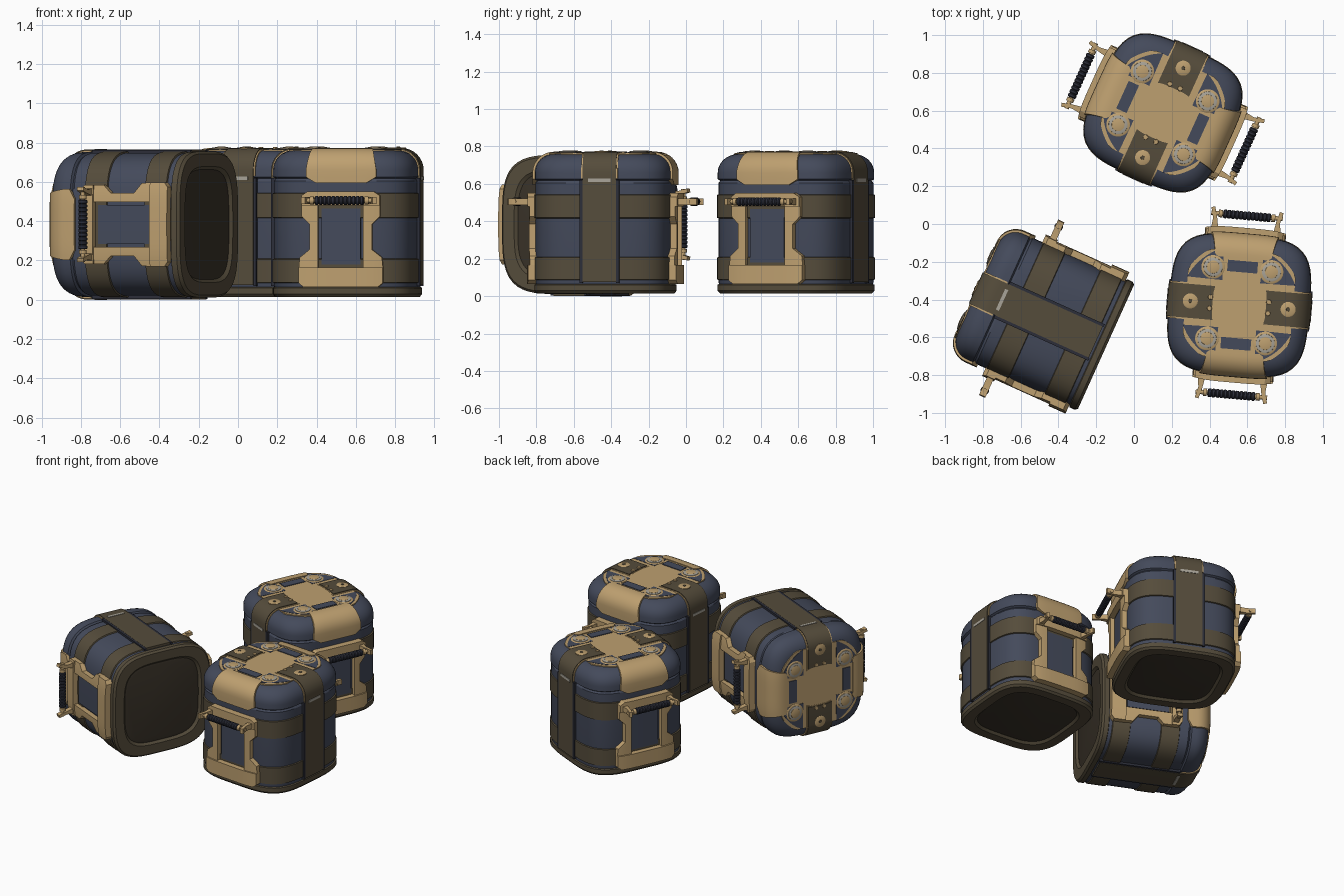
import bpy, bmesh, math
from mathutils import Matrix, Vector

if "Cube" in bpy.data.objects:
    bpy.data.objects.remove(bpy.data.objects["Cube"])

N, H, R, Z0 = 3.8, 0.37, 0.10, 0.645   # squircle power, lid half width, dome radius, dome start


def material(name, r, g, b):
    lin = lambda c: ((c / 255 + 0.055) / 1.055) ** 2.4
    m = bpy.data.materials.new(name)
    m.diffuse_color = (lin(r), lin(g), lin(b), 1)
    m.use_nodes = True
    m.node_tree.nodes["Principled BSDF"].inputs["Base Color"].default_value = m.diffuse_color
    return m


TAN = material("tan", 190, 160, 112)
OLIVE = material("dark olive", 85, 76, 59)
BLUE = material("slate blue", 68, 74, 91)
GRIP = material("near black blue", 44, 46, 57)
DARK = material("dark brown", 58, 51, 41)
SILVER = material("silver grey", 168, 163, 152)

# Three copies: two standing, one lying on its side
a = math.radians(-24.3)
d = Vector((math.cos(a), math.sin(a), 0))
lying = Matrix(((0, -d.y, -d.x, -0.148), (0, d.x, -d.y, -0.65), (1, 0, 0, 0.383), (0, 0, 0, 1)))
PLACES = {
    "front_crate": Matrix.Translation((0.557, -0.43, 0.015)) @ Matrix.Rotation(math.radians(-5), 4, 'Z'),
    "back_crate": Matrix.Translation((0.153, 0.588, 0.015)) @ Matrix.Rotation(math.radians(65.6), 4, 'Z'),
    "lying_crate": lying,
}


def finish(name, bm, mat, turns=(0,)):
    """Repeat the part around z, then place it in every crate."""
    src = bm.verts[:] + bm.edges[:] + bm.faces[:]
    for t in turns[1:]:
        new = bmesh.ops.duplicate(bm, geom=src)["geom"]
        bmesh.ops.rotate(bm, verts=[v for v in new if isinstance(v, bmesh.types.BMVert)],
                         matrix=Matrix.Rotation(math.radians(t - turns[0]), 3, 'Z'))
    bmesh.ops.rotate(bm, verts=bm.verts, matrix=Matrix.Rotation(math.radians(turns[0]), 3, 'Z'))
    bmesh.ops.recalc_face_normals(bm, faces=bm.faces)
    for f in bm.faces:
        f.smooth = True
    me = bpy.data.meshes.new(name)
    bm.to_mesh(me)
    bm.free()
    me.materials.append(mat)
    me.set_sharp_from_angle(angle=math.radians(32))
    for crate, mw in PLACES.items():
        ob = bpy.data.objects.new(crate + "_" + name, me)
        ob.matrix_world = mw
        bpy.context.collection.objects.link(ob)


def rings(bm, loops, first=False, last=False):
    vs = [[bm.verts.new(p) for p in l] for l in loops]
    for p, q in zip(vs, vs[1:]):
        for i in range(len(p)):
            j = (i + 1) % len(p)
            bm.faces.new((p[i], p[j], q[j], q[i]))
    if first:
        bm.faces.new(vs[0])
    if last:
        bm.faces.new(vs[-1])


def squircle(h, z, n=80):
    out = []
    for i in range(n):
        c, s = math.cos(i * math.tau / n), math.sin(i * math.tau / n)
        r = h / (abs(c) ** N + abs(s) ** N) ** (1 / N)
        out.append((r * c, r * s, z))
    return out


def loft(name, mat, prof, first=False, last=False):
    bm = bmesh.new()
    rings(bm, [squircle(h, z) for h, z in prof], first, last)
    finish(name, bm, mat)


def lathe(bm, prof, m, n=24):
    rings(bm, [[m @ Vector((r * math.cos(i * math.tau / n), r * math.sin(i * math.tau / n), z))
                for i in range(n)] for r, z in prof], True, True)


def prism(bm, pts, z0, z1):
    rings(bm, [[(x, y, z) for x, y in pts] for z in (z0, z1)], True, True)


def side(u, h):
    return max(h ** N - abs(u) ** N, 0) ** (1 / N)


def wall(u, z, off):            # point on the -y wall
    return (u, -side(u, 0.366) - off, z)


def over(u, s, off):            # point along the path up the wall and over the lid
    t = min(max(s / R, 0), math.pi / 2)
    h = H - R + (R + off) * math.cos(t) - max(s - R * math.pi / 2, 0)
    return (u, -side(u, h), Z0 + min(s, 0) + (R + off) * math.sin(t))


def plate(bm, fn, rows, lo, hi, cols=10):
    """Slab following a surface; rows are (v, u0, u1)."""
    g = [[[bm.verts.new(fn(u0 + (u1 - u0) * j / cols, v, off)) for j in range(cols + 1)]
          for v, u0, u1 in rows] for off in (lo, hi)]
    for k in g:
        for p, q in zip(k, k[1:]):
            for j in range(cols):
                bm.faces.new((p[j], p[j + 1], q[j + 1], q[j]))
    rim = lambda k: ([*k[0]] + [r[-1] for r in k[1:]] + k[-1][-2::-1] + [r[0] for r in k[-2:0:-1]])
    b, t = rim(g[0]), rim(g[1])
    for i in range(len(b)):
        j = (i + 1) % len(b)
        bm.faces.new((b[i], b[j], t[j], t[i]))


ENDS, SIDES = (0, 180), (90, 270)
ARC = [R * math.pi / 2 * i / 8 for i in range(9)]

# Shell, lid and base
loft("shell", BLUE, [(0.362, 0.04), (0.366, 0.06), (0.366, 0.59), (0.358, 0.602)])
loft("lid", BLUE, [(0.358, 0.602), (0.37, 0.61), (H, Z0)] +
     [(H - R + R * math.cos(s / R), Z0 + R * math.sin(s / R)) for s in ARC[1:]], last=True)
loft("base_rim", OLIVE, [(0.362, 0.05), (0.372, 0.045), (0.372, 0.014), (0.36, 0), (0.295, 0), (0.28, 0.015)])
loft("base_panel", DARK, [(0.28, 0.015), (0.265, 0.012)], last=True)

# Horizontal bands
for name, z0, z1 in (("lower_band", 0.07, 0.195), ("upper_band", 0.40, 0.53)):
    loft(name, OLIVE, [(0.364, z0), (0.373, z0 + 0.004), (0.373, z1 - 0.004), (0.364, z1)])

# Straps over the sides with rails, worn edging and clips
bm = bmesh.new()
plate(bm, over, [(s, -0.09, 0.09) for s in [-0.585, -0.04] + ARC + [0.26, 0.285]], -0.01, 0.012, 6)
finish("strap", bm, OLIVE, SIDES)
bm = bmesh.new()
plate(bm, over, [(s, -0.098, 0.098) for s in [-0.03] + ARC + [0.26, 0.29]], -0.01, 0.007, 6)
finish("strap_edging", bm, TAN, SIDES)
bm = bmesh.new()
for k in (-1, 1):
    plate(bm, over, [(s, k * 0.098 - 0.008, k * 0.098 + 0.008) for s in (-0.59, -0.04)], -0.01, 0.011, 2)
finish("strap_rails", bm, GRIP, SIDES)
bm = bmesh.new()
plate(bm, over, [(s, -0.06, 0.06) for s in (-0.05, -0.032)], 0, 0.015, 2)
finish("strap_clip", bm, SILVER, SIDES)

# Lid end panels
bm = bmesh.new()
rows = [(-0.065, 0.13), (-0.035, 0.18)] + [(s, 0.18 - 0.03 * s / ARC[-1]) for s in ARC] + [(0.175, 0.13)]
plate(bm, over, [(s, -w, w) for s, w in rows], -0.015, 0.012, 14)
finish("lid_end_panel", bm, TAN, ENDS)

# End frames: bars, winged uprights and window panel
bm = bmesh.new()
plate(bm, wall, [(z, -w, w) for z, w in ((0.465, 0.2), (0.515, 0.2), (0.535, 0.17))], -0.01, 0.045, 14)
plate(bm, wall, [(z, -w, w) for z, w in ((0.05, 0.19), (0.07, 0.215), (0.15, 0.215))], -0.01, 0.045, 14)
for k in (-1, 1):
    rows = [(0.15, 0.215), (0.20, 0.21), (0.24, 0.16), (0.37, 0.16), (0.41, 0.2), (0.465, 0.2)]
    plate(bm, wall, [(z, k * 0.115, k * w) for z, w in rows], -0.01, 0.035, 5)
finish("end_frame", bm, TAN, ENDS)
bm = bmesh.new()
plate(bm, wall, [(z, -0.1, 0.1) for z in (0.165, 0.45)], -0.01, 0.012, 4)
finish("end_window", bm, BLUE, ENDS)

# Carry handles: arms with pins, and ridged grip
bm = bmesh.new()
for k in (-1, 1):
    prism(bm, [(k * x, y) for x, y in ((0.145, -0.39), (0.185, -0.39), (0.178, -0.45), (0.192, -0.505),
                                       (0.172, -0.51), (0.158, -0.46))], 0.472, 0.508)
turn = Matrix.Translation((0, -0.475, 0.49)) @ Matrix.Rotation(math.pi / 2, 4, 'Y')
lathe(bm, [(0.012, -0.19), (0.012, 0.19)], turn, 12)
for k in (-1, 1):
    lathe(bm, [(0.02, k * 0.13), (0.02, k * 0.15)], turn, 16)
finish("handle_arms", bm, TAN, ENDS)
bm = bmesh.new()
prof = []
for i in range(12):
    z = -0.126 + i * 0.021
    prof += [(0.018, z), (0.023, z + 0.005), (0.023, z + 0.016), (0.018, z + 0.021)]
lathe(bm, prof, turn, 16)
finish("handle_grip", bm, GRIP, ENDS)

# Top plate with blue recesses
bm = bmesh.new()
clip = lambda v: max(-0.285, min(0.285, v))
prism(bm, [(clip(0.335 * math.cos(i * math.tau / 72)), clip(0.335 * math.sin(i * math.tau / 72)))
           for i in range(72)], 0.72, 0.75)
finish("top_plate", bm, TAN)
bm = bmesh.new()
for kx in (-1, 1):
    for ky in (-1, 1):
        arc = [math.radians(24 + 46 * i / 10) for i in range(11)]
        prism(bm, [(kx * 0.1, ky * 0.125)] + [(kx * 0.315 * math.cos(t), ky * 0.315 * math.sin(t)) for t in arc],
              0.748, 0.752)
    prism(bm, [(-0.08, kx * 0.175), (0.08, kx * 0.175), (0.08, kx * 0.235), (-0.08, kx * 0.235)], 0.748, 0.755)
finish("top_recesses", bm, BLUE)

# Four round buttons on top
for name, mat, prof in (
        ("button_base", TAN, [(0.063, 0.745), (0.063, 0.752), (0.058, 0.755)]),
        ("button_ring", SILVER, [(0.051, 0.75), (0.05, 0.758), (0.044, 0.76)]),
        ("button_cap", TAN, [(0.036, 0.755), (0.034, 0.761), (0.02, 0.764)])):
    bm = bmesh.new()
    for kx in (-1, 1):
        for ky in (-1, 1):
            lathe(bm, prof, Matrix.Translation((kx * 0.155, ky * 0.19, 0)))
    finish(name, bm, mat)

# Strap rivets
bm = bmesh.new()
lathe(bm, [(0.04, 0.75), (0.04, 0.758), (0.034, 0.761)], Matrix.Translation((0, -0.26, 0)))
for k in (-1, 1):
    lathe(bm, [(0.015, 0.75), (0.012, 0.762)], Matrix.Translation((k * 0.03, -0.155, 0)), 10)
finish("strap_rivets", bm, TAN, SIDES)
bm = bmesh.new()
lathe(bm, [(0.012, 0.755), (0.01, 0.764)], Matrix.Translation((0, -0.26, 0)), 10)
finish("rivet_centre", bm, OLIVE, SIDES)
